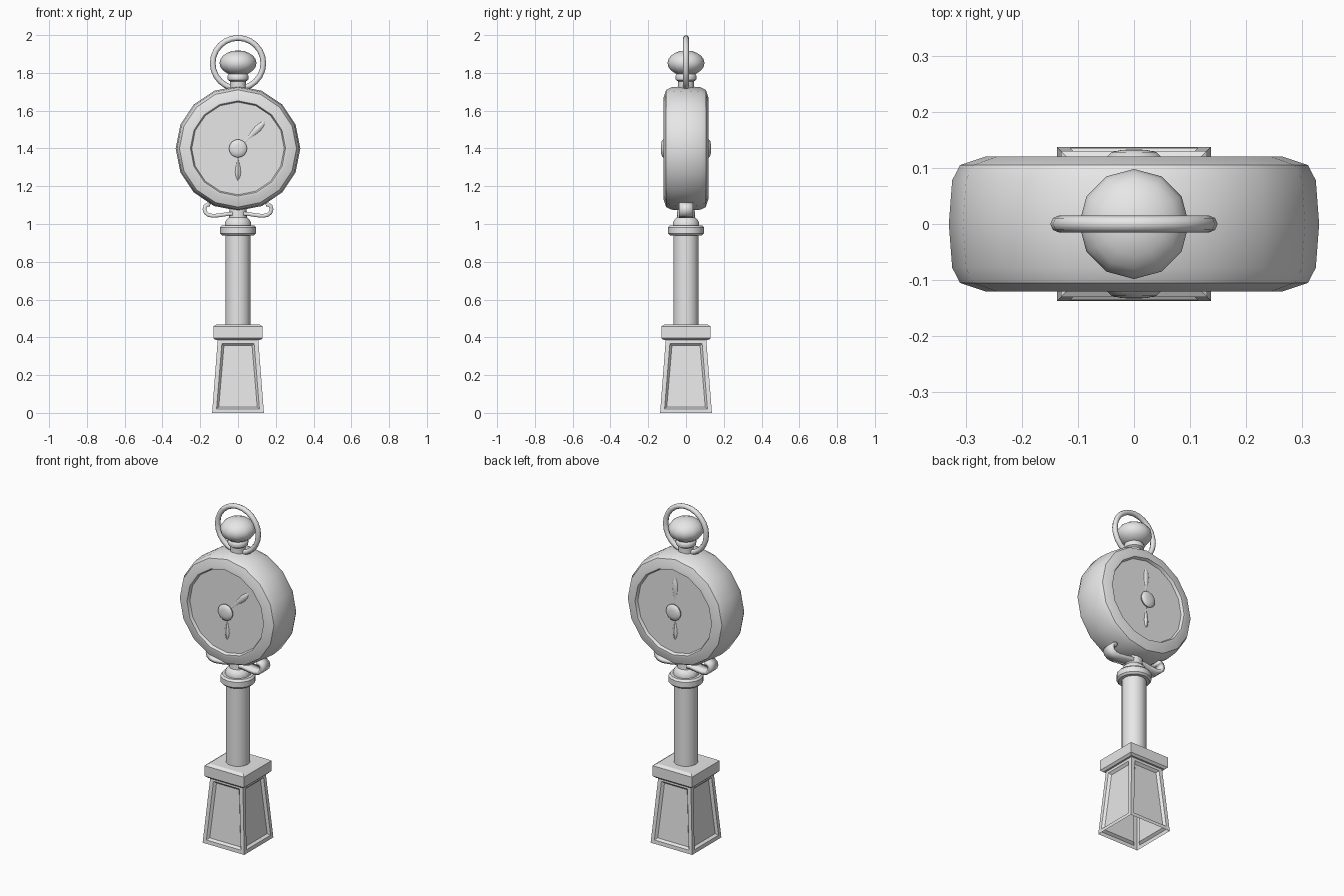
import bpy, bmesh, math
from mathutils import Matrix

cube = bpy.data.objects.get("Cube")
if cube:
    bpy.data.objects.remove(cube, do_unlink=True)

grey = bpy.data.materials.new("plain grey")
grey.diffuse_color = (0.8, 0.8, 0.8, 1)
grey.use_nodes = True
bsdf = next(n for n in grey.node_tree.nodes if n.type == 'BSDF_PRINCIPLED')
bsdf.inputs["Base Color"].default_value = (0.8, 0.8, 0.8, 1)


def finish(name, bm, matrix=None, angle=35):
    """Turn a bmesh into a smooth shaded object with sharp corners."""
    bmesh.ops.remove_doubles(bm, verts=bm.verts, dist=1e-5)
    bmesh.ops.recalc_face_normals(bm, faces=bm.faces)
    if matrix is not None:
        bm.transform(matrix)
    mesh = bpy.data.meshes.new(name)
    bm.to_mesh(mesh)
    bm.free()
    mesh.materials.append(grey)
    obj = bpy.data.objects.new(name, mesh)
    bpy.context.collection.objects.link(obj)
    bpy.ops.object.select_all(action='DESELECT')
    obj.select_set(True)
    bpy.context.view_layer.objects.active = obj
    bpy.ops.object.shade_smooth_by_angle(angle=math.radians(angle))
    return obj


def turned(profile, sides, start=0.0):
    """Spin a (radius, height) profile around z."""
    bm = bmesh.new()
    c, s = math.cos(start), math.sin(start)
    vs = [bm.verts.new((r * c, r * s, z)) for r, z in profile]
    es = [bm.edges.new(p) for p in zip(vs, vs[1:])]
    bmesh.ops.spin(bm, geom=vs + es, cent=(0, 0, 0), axis=(0, 0, 1),
                   angle=math.tau, steps=sides)
    bmesh.ops.remove_doubles(bm, verts=bm.verts, dist=1e-5)
    return bm


def square(profile):
    """Same, with four sides; the radii are half widths."""
    return turned([(r * math.sqrt(2), z) for r, z in profile], 4, math.pi / 4)


# Tapered pedestal, open underneath, with a sunken panel on each side
bm = square([(0.137, 0.0), (0.107, 0.392)])
bmesh.ops.recalc_face_normals(bm, faces=bm.faces)
panels = list(bm.faces)
bmesh.ops.inset_individual(bm, faces=panels, thickness=0.032, depth=0)
bmesh.ops.inset_individual(bm, faces=panels, thickness=0.016, depth=-0.014)
finish("pedestal", bm, angle=20)

# Chamfered slab on the pedestal
finish("pedestal_cap", square([(0, 0.385), (0.118, 0.385), (0.13, 0.396), (0.13, 0.458),
                               (0.112, 0.469), (0, 0.469)]), angle=20)

# Column with collar and neck
finish("column", turned([(0.067, 0.46), (0.067, 0.945)], 16))
finish("column_collar", turned([(0, 0.94), (0.085, 0.94), (0.095, 0.95), (0.095, 0.982),
                                (0.085, 0.993), (0, 0.993)], 16))
finish("column_neck", turned([(0.07, 0.99), (0.07, 1.005), (0.062, 1.022), (0.048, 1.035),
                              (0.045, 1.09), (0, 1.09)], 16))

# Curled bracket under the clock, mirrored about the middle
bm = bmesh.new()
path = [(0, 1.054), (0.05, 1.054), (0.09, 1.047), (0.13, 1.043), (0.155, 1.047),
        (0.172, 1.06), (0.178, 1.078), (0.173, 1.095), (0.16, 1.104), (0.147, 1.1)]
rows = [[bm.verts.new((x, y, z)) for y in (-0.036, 0.036)] for x, z in path]
for a, b in zip(rows, rows[1:]):
    bm.faces.new((a[0], a[1], b[1], b[0]))
bracket = finish("scroll_bracket", bm)
mirror = bracket.modifiers.new("mirror", 'MIRROR')
mirror.use_clip = True
solid = bracket.modifiers.new("thickness", 'SOLIDIFY')
solid.thickness, solid.offset = 0.02, 0

# Clock case: a drum lying along y with a recessed dial on both ends
centre = Matrix.Translation((0, 0, 1.4))
to_front = centre @ Matrix.Rotation(math.radians(90), 4, 'X')
half = [(0, 0.103), (0.245, 0.103), (0.252, 0.12), (0.265, 0.12), (0.31, 0.105), (0.324, 0.078)]
profile = half + [(0.33, 0)] + [(r, -z) for r, z in reversed(half)]
finish("clock_case", turned(profile, 16), to_front, angle=30)


def hand(name, length, width, angle, side):
    """A leaf-shaped hand with a raised spine, turned clockwise from the top."""
    bm = bmesh.new()
    leaf = [(0.1, 0.35), (0.35, 0.3), (0.55, 0.8), (0.72, 1.0), (0.87, 0.75), (1.0, 0.02)]
    rows = []
    for u, w in leaf:
        rows.append([bm.verts.new((v * w * width, -0.101 - h * w, u * length))
                     for v, h in ((-1, 0), (-0.6, 0.007), (0, 0.011), (0.6, 0.007), (1, 0))])
    for a, b in zip(rows, rows[1:]):
        for i in range(4):
            bm.faces.new((a[i], a[i + 1], b[i + 1], b[i]))
    bmesh.ops.recalc_face_normals(bm, faces=bm.faces)
    if sum(f.normal.y for f in bm.faces) > 0:
        bmesh.ops.reverse_faces(bm, faces=bm.faces)
    turn = Matrix.Rotation(math.radians(angle), 4, 'Y')
    obj = finish(name, bm, angle=40)
    obj.data.transform(centre @ side @ turn)


# Hubs and hands on both dials
front = Matrix.Identity(4)
back = Matrix.Rotation(math.pi, 4, 'Z')
for label, side, long_angle in (("front", front, 45), ("back", back, 0)):
    hub = turned([(0.03, 0.1), (0.046, 0.112), (0.048, 0.12), (0.04, 0.128),
                  (0.022, 0.132), (0, 0.133)], 16)
    finish(label + "_hub", hub, centre @ side @ Matrix.Rotation(math.radians(90), 4, 'X'))
    hand(label + "_long_hand", 0.208, 0.02, long_angle, side)
    hand(label + "_short_hand", 0.175, 0.017, 180, side)

# Winding crown: stem, ring and flattened knob
finish("crown_stem", turned([(0.042, 1.7), (0.042, 1.755), (0.054, 1.763), (0.057, 1.778),
                             (0.053, 1.79), (0.04, 1.8), (0, 1.8)], 16))
bm = bmesh.new()
bmesh.ops.create_uvsphere(bm, u_segments=12, v_segments=10, radius=1)
finish("crown_knob", bm, Matrix.Translation((0, 0, 1.852)) @ Matrix.Diagonal((0.098, 0.098, 0.067, 1)),
       angle=50)

# Hanging loop
loop = [(0.134 + 0.015 * math.cos(i * math.tau / 8), 0.015 * math.sin(i * math.tau / 8))
        for i in range(9)]
finish("hanging_loop", turned(loop, 24),
       Matrix.Translation((0, 0, 1.851)) @ Matrix.Rotation(math.radians(90), 4, 'X'), angle=50)
